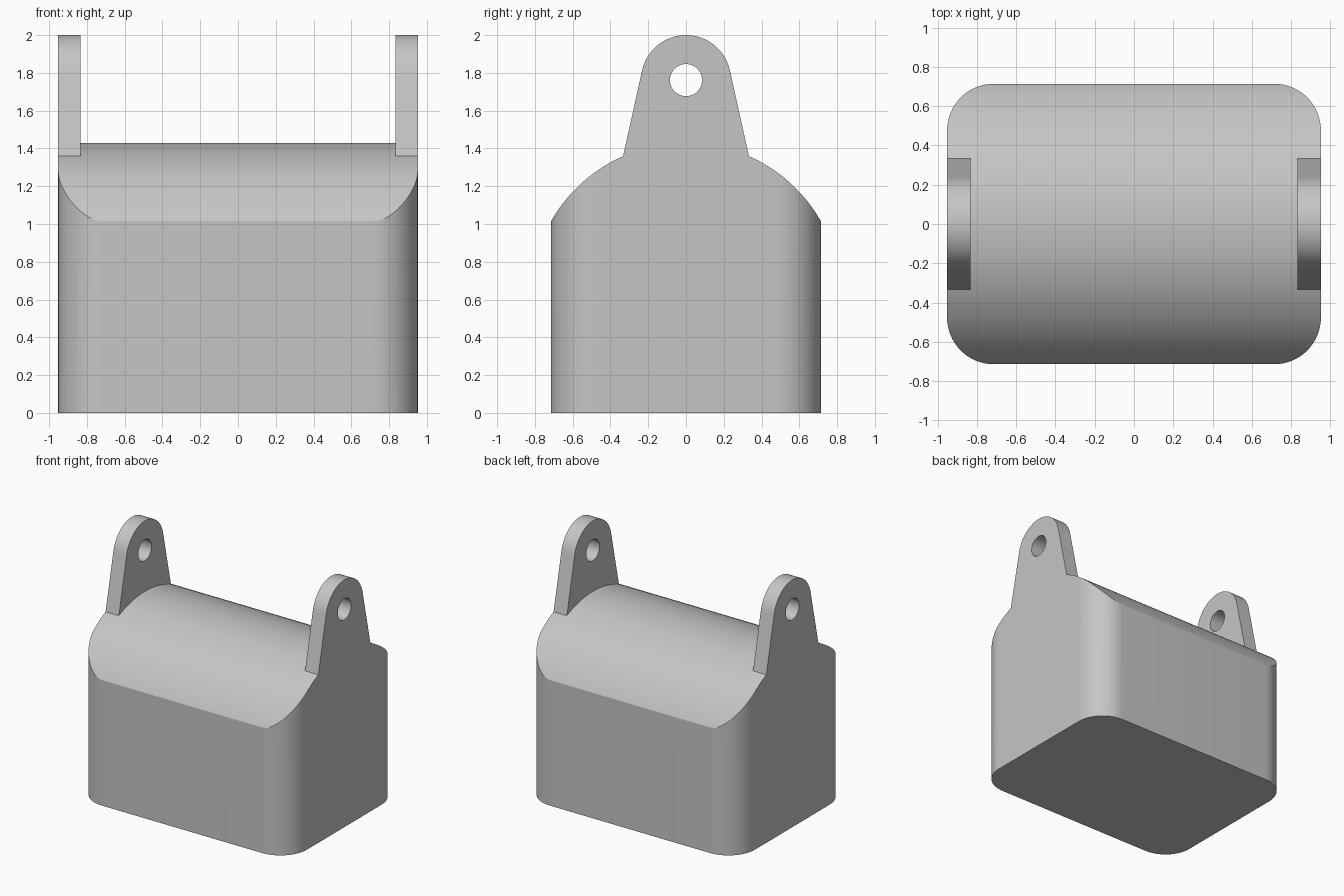
import bpy, bmesh
from math import sqrt, sin, cos, pi, atan2, acos, hypot

cube = bpy.data.objects.get("Cube")
if cube:
    bpy.data.objects.remove(cube, do_unlink=True)

HALF_X, HALF_Y, CORNER = 0.952, 0.714, 0.238
CROWN, SHOULDER = 1.43, 1.015
DROP = CROWN - SHOULDER
ARCH = (HALF_Y ** 2 + DROP ** 2) / (2 * DROP)
LUG_THICK, LUG_BASE, LUG_R, HOLE_R = 0.119, 0.333, 0.238, 0.085
HOLE_Z = 2.0 - LUG_R

grey = bpy.data.materials.new("plain grey")
grey.use_nodes = True
colour = (0.56, 0.56, 0.56, 1)
grey.diffuse_color = colour
grey.node_tree.nodes["Principled BSDF"].inputs["Base Color"].default_value = colour


def roof(y):
    """Height of the arched top."""
    return CROWN - ARCH + sqrt(ARCH ** 2 - y ** 2)


def finish(bm, name):
    bmesh.ops.recalc_face_normals(bm, faces=bm.faces)
    mesh = bpy.data.meshes.new(name)
    bm.to_mesh(mesh)
    bm.free()
    ob = bpy.data.objects.new(name, mesh)
    bpy.context.collection.objects.link(ob)
    mesh.materials.append(grey)
    bpy.ops.object.select_all(action="DESELECT")
    ob.select_set(True)
    bpy.context.view_layer.objects.active = ob
    bpy.ops.object.shade_smooth_by_angle(angle=pi / 7)
    return ob


# Body: cross-section slices from front to back, rounded in plan
STEPS = 16
corner = [(HALF_X - CORNER + CORNER * sin(a), HALF_Y - CORNER + CORNER * cos(a))
          for a in (i * pi / 2 / STEPS for i in range(STEPS + 1))]
flat = HALF_Y - CORNER
middle = [(HALF_X, -flat + 2 * flat * i / 24) for i in range(1, 24)]
rows = [(x, -y) for x, y in corner] + middle + corner[::-1]

bm = bmesh.new()
slices = []
for x, y in rows:
    slices.append([bm.verts.new(p) for p in
                   ((-x, y, 0), (x, y, 0), (x, y, roof(y)), (-x, y, roof(y)))])
for a, b in zip(slices, slices[1:]):
    for i in (1, 2, 3):
        j = (i + 1) % 4
        bm.faces.new((a[i], a[j], b[j], b[i]))
bm.faces.new(slices[0])
bm.faces.new(slices[-1])
bm.faces.new([s[0] for s in slices] + [s[1] for s in reversed(slices)])
finish(bm, "body")

# Lug outline: round head, tapering sides, base following the arched top
reach = hypot(LUG_BASE, HOLE_Z - roof(LUG_BASE))
tangent = atan2(roof(LUG_BASE) - HOLE_Z, LUG_BASE) + acos(LUG_R / reach)
head = [(LUG_R * cos(a), HOLE_Z + LUG_R * sin(a)) for a in
        (tangent + (pi - 2 * tangent) * i / 32 for i in range(33))]
side = [(-LUG_BASE + (head[-1][0] + LUG_BASE) * t,
         roof(LUG_BASE) + (head[-1][1] - roof(LUG_BASE)) * t)
        for t in (1 - i / 10 for i in range(1, 11))]
base = [(y, roof(y)) for y in (-LUG_BASE + 2 * LUG_BASE * i / 16 for i in range(1, 16))]
outline = head + side + base + [(-y, z) for y, z in reversed(side)]
hole = []
for y, z in outline:
    a = atan2(z - HOLE_Z, y)
    hole.append((HOLE_R * cos(a), HOLE_Z + HOLE_R * sin(a)))


def lug(name, sign):
    bm = bmesh.new()
    loops = [[bm.verts.new((sign * x, y, z)) for y, z in pts]
             for x, pts in ((HALF_X, outline), (HALF_X, hole),
                            (HALF_X - LUG_THICK, hole), (HALF_X - LUG_THICK, outline))]
    n = len(outline)
    for k in range(4):
        a, b = loops[k], loops[(k + 1) % 4]
        for i in range(n):
            j = (i + 1) % n
            # The base strip already belongs to the body
            if k == 3 and len(head + side) - 1 <= i < len(head + side + base):
                continue
            bm.faces.new((a[i], a[j], b[j], b[i]))
    return finish(bm, name)


lug("left_lug", 1)
lug("right_lug", -1)
